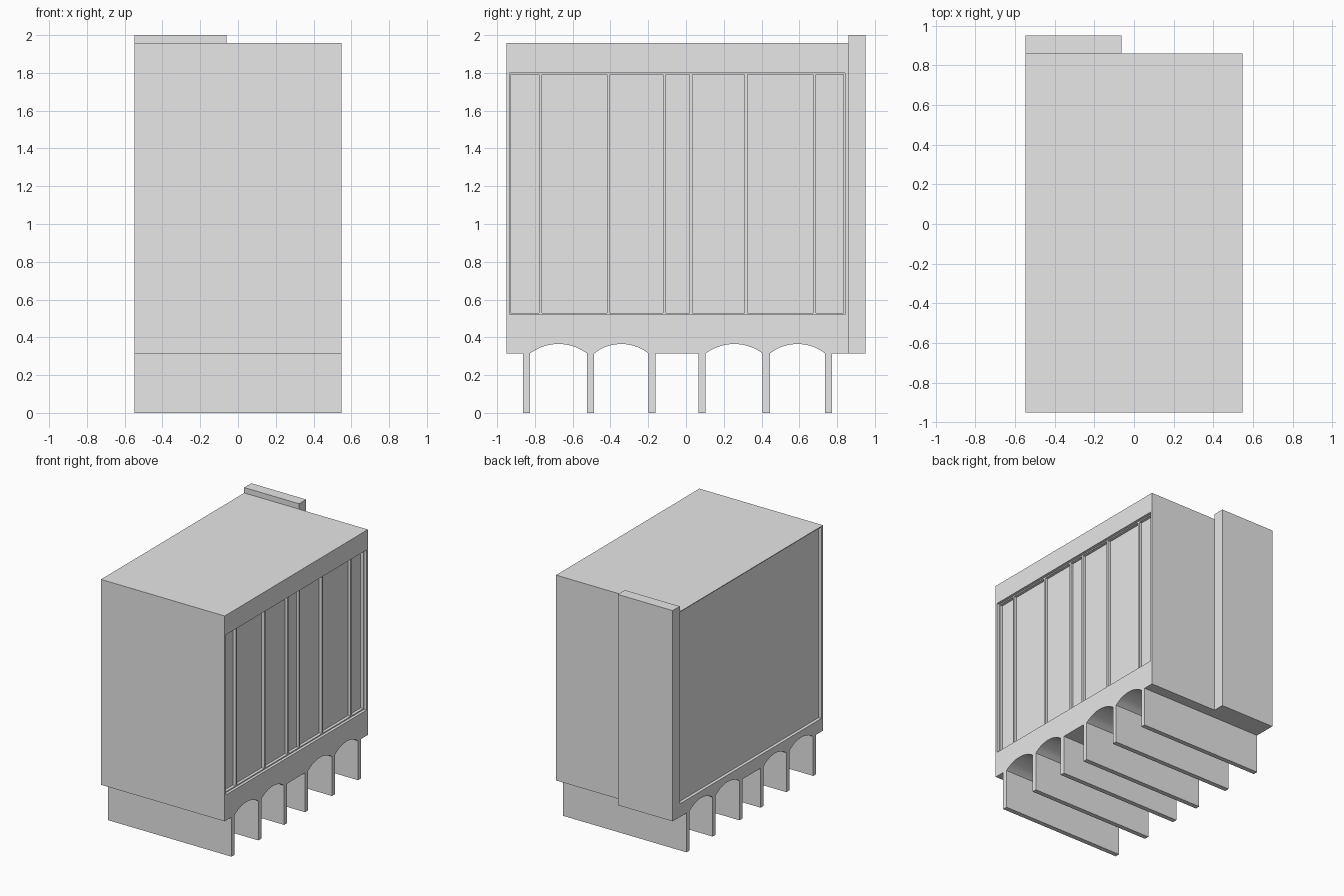
import bpy, bmesh, math
from mathutils import Vector

if "Cube" in bpy.data.objects:
    bpy.data.objects.remove(bpy.data.objects["Cube"])

HALF_W = 0.547
FRONT, BACK = -0.95, 0.86
BASE, ROOF, BACK_END = 0.315, 1.957, 0.95
SILL, HEAD = 0.52, 1.80
WIN_FRONT, WIN_BACK = -0.935, 0.842

grey = bpy.data.materials.new("plain grey")
grey.use_nodes = True
grey.diffuse_color = (0.8, 0.8, 0.8, 1)
grey.node_tree.nodes["Principled BSDF"].inputs["Base Color"].default_value = (0.8, 0.8, 0.8, 1)


def finish(name, bm):
    bmesh.ops.recalc_face_normals(bm, faces=bm.faces)
    mesh = bpy.data.meshes.new(name)
    bm.to_mesh(mesh)
    bm.free()
    mesh.materials.append(grey)
    obj = bpy.data.objects.new(name, mesh)
    bpy.context.scene.collection.objects.link(obj)
    return obj


def add_box(bm, x, y, z):
    lo, hi = Vector((x[0], y[0], z[0])), Vector((x[1], y[1], z[1]))
    verts = bmesh.ops.create_cube(bm, size=1)["verts"]
    bmesh.ops.scale(bm, vec=hi - lo, verts=verts)
    bmesh.ops.translate(bm, vec=(lo + hi) / 2, verts=verts)


def box(name, x, y, z):
    bm = bmesh.new()
    add_box(bm, x, y, z)
    return finish(name, bm)


def cut(target, cutter):
    mod = target.modifiers.new(cutter.name, "BOOLEAN")
    mod.operation, mod.solver, mod.object = "DIFFERENCE", "EXACT", cutter
    cutter.hide_render = True
    cutter.hide_viewport = True
    bpy.context.view_layer.objects.active = target
    bpy.ops.object.modifier_apply(modifier=mod.name)
    bpy.data.objects.remove(cutter)


# Side profile: block with fin piers and shallow arches along the underside
PIERS = (-0.845, -0.505, -0.18, 0.085, 0.425, 0.755)
PIER_HALF, RISE, STEPS = 0.019, 0.05, 10
ARCHED = (0, 1, 3, 4)


def arch(y0, y1):
    half = (y1 - y0) / 2
    radius = (half ** 2 + RISE ** 2) / (2 * RISE)
    sweep = math.asin(half / radius)
    for i in range(1, STEPS):
        a = sweep * (2 * i / STEPS - 1)
        yield ((y0 + y1) / 2 + radius * math.sin(a), BASE + RISE - radius * (1 - math.cos(a)))


profile = [(FRONT, BASE)]
for i, y in enumerate(PIERS):
    a, b = y - PIER_HALF, y + PIER_HALF
    profile += [(a, BASE), (a, 0), (b, 0), (b, BASE)]
    if i in ARCHED:
        profile += arch(b, PIERS[i + 1] - PIER_HALF)
profile += [(BACK, BASE), (BACK, ROOF), (FRONT, ROOF)]

bm = bmesh.new()
face = bm.faces.new([bm.verts.new((-HALF_W, y, z)) for y, z in profile])
side = bmesh.ops.extrude_face_region(bm, geom=[face])["geom"]
bmesh.ops.translate(bm, vec=(2 * HALF_W, 0, 0),
                    verts=[v for v in side if isinstance(v, bmesh.types.BMVert)])
body = finish("building_body", bm)

# Recesses: window wall on the left, shallow panel on the right
cut(body, box("window_recess", (HALF_W - 0.045, 1), (WIN_FRONT, WIN_BACK), (SILL, HEAD)))
cut(body, box("panel_recess", (-1, 0.025 - HALF_W), (-0.93, BACK - 0.005), (0.42, ROOF - 0.006)))

bpy.ops.object.select_all(action="DESELECT")
body.select_set(True)
bpy.context.view_layer.objects.active = body
bpy.ops.object.shade_smooth_by_angle(angle=math.radians(25))

# Window frame and mullions
bm = bmesh.new()
depth = (HALF_W - 0.05, HALF_W - 0.022)
EDGE = 0.009
for y in (-0.77, -0.41, -0.115, 0.027, 0.317, 0.68):
    add_box(bm, depth, (y - 0.008, y + 0.008), (SILL, HEAD))
for y in (WIN_FRONT, WIN_BACK - EDGE):
    add_box(bm, depth, (y, y + EDGE), (SILL, HEAD))
for z in (SILL, HEAD - EDGE):
    add_box(bm, depth, (WIN_FRONT, WIN_BACK), (z, z + EDGE))
finish("window_frame", bm)

# Tower slab on the back
box("rear_shaft", (-HALF_W, -0.062), (BACK, BACK_END), (BASE, 2.0))
